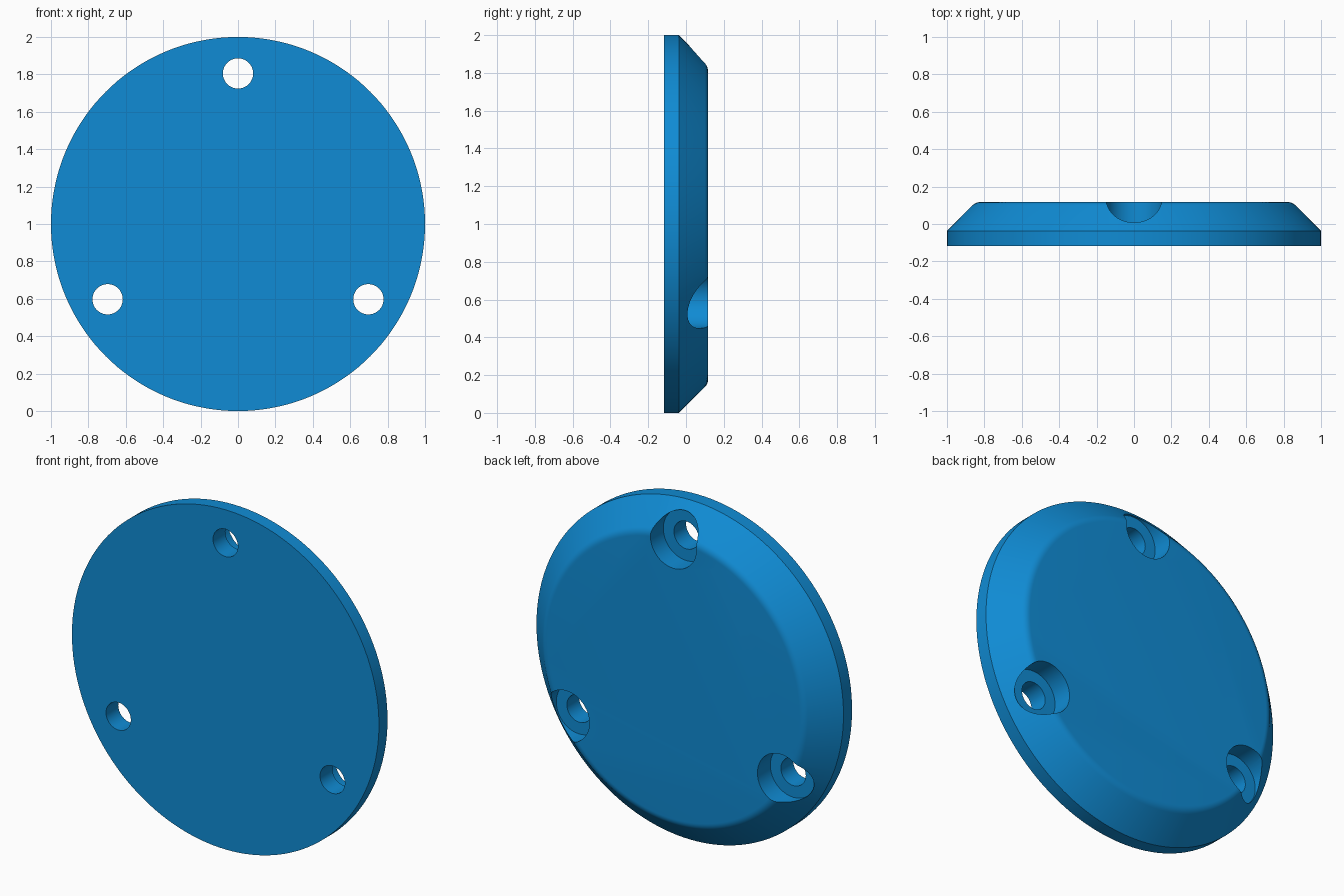
import bpy, bmesh, math

if "Cube" in bpy.data.objects:
    bpy.data.objects.remove(bpy.data.objects["Cube"])

blue = bpy.data.materials.new("blue")
blue.diffuse_color = (0.005, 0.26, 0.66, 1)
blue.use_nodes = True
blue.node_tree.nodes["Principled BSDF"].inputs["Base Color"].default_value = blue.diffuse_color


def lathe(name, profile, segments, cx=0.0, cz=1.0):
    """Closed solid of revolution about the y axis from (radius, y) points."""
    bm = bmesh.new()
    rings = []
    for r, y in profile:
        rings.append([bm.verts.new((cx + r * math.sin(2 * math.pi * i / segments), y,
                                    cz + r * math.cos(2 * math.pi * i / segments)))
                      for i in range(segments)])
    for a, b in zip(rings, rings[1:]):
        for i in range(segments):
            j = (i + 1) % segments
            bm.faces.new((a[i], a[j], b[j], b[i]))
    bm.faces.new(rings[0])
    bm.faces.new(rings[-1])
    bmesh.ops.recalc_face_normals(bm, faces=bm.faces)
    mesh = bpy.data.meshes.new(name)
    bm.to_mesh(mesh)
    bm.free()
    mesh.materials.append(blue)
    obj = bpy.data.objects.new(name, mesh)
    bpy.context.collection.objects.link(obj)
    return obj


# Disc: straight rim, 45 degree bevel, small rounded shoulder
back = 0.117
fillet = 0.06
shoulder_r = 0.846 - fillet * math.tan(math.radians(22.5))
profile = [(1.0, -back), (1.0, -0.037)]
for k in range(6):
    a = math.radians(45 - 9 * k)
    profile.append((shoulder_r + fillet * math.sin(a),
                    back - fillet + fillet * math.cos(a)))
disc = lathe("cover_disc", profile, 144)

# Three counterbored screw holes, evenly spaced
floor_y = -0.003
hole = [(0.081, -0.3), (0.081, floor_y), (0.15, floor_y), (0.15, 0.3)]
bpy.context.view_layer.objects.active = disc
disc.select_set(True)
for k in range(3):
    a = k * 2 * math.pi / 3
    cutter = lathe("screw_hole_cutter", hole, 48,
                   0.805 * math.sin(a), 1 + 0.805 * math.cos(a))
    cutter.hide_render = True
    mod = disc.modifiers.new("screw_hole", 'BOOLEAN')
    mod.operation = 'DIFFERENCE'
    mod.solver = 'EXACT'
    mod.object = cutter
    bpy.ops.object.modifier_apply(modifier=mod.name)
    bpy.data.objects.remove(cutter)

bpy.ops.object.shade_smooth_by_angle(angle=math.radians(30))
